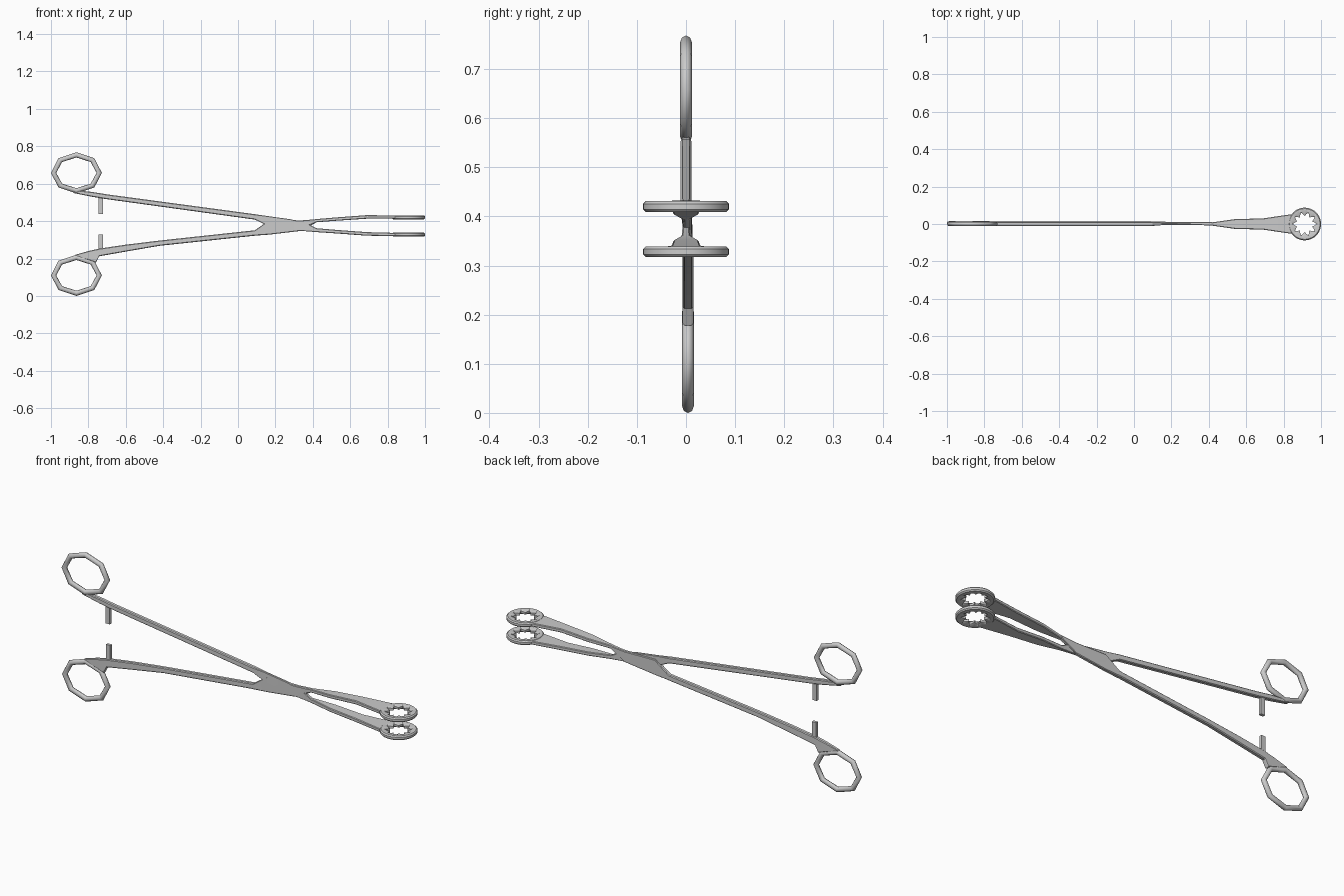
import bpy, bmesh
from math import sin, cos, tau, radians

if "Cube" in bpy.data.objects:
    bpy.data.objects.remove(bpy.data.objects["Cube"])


def finish(name, verts, faces, smooth=None):
    me = bpy.data.meshes.new(name)
    me.from_pydata(verts, [], faces)
    bm = bmesh.new()
    bm.from_mesh(me)
    bmesh.ops.recalc_face_normals(bm, faces=bm.faces)
    bm.to_mesh(me)
    bm.free()
    ob = bpy.data.objects.new(name, me)
    bpy.context.collection.objects.link(ob)
    if smooth:
        bpy.ops.object.select_all(action='DESELECT')
        ob.select_set(True)
        bpy.context.view_layer.objects.active = ob
        bpy.ops.object.shade_smooth_by_angle(angle=radians(smooth))
    return ob


def grid_faces(rows, n, closed):
    return [(r * n + i, r * n + (i + 1) % n,
             (r + 1) % rows * n + (i + 1) % n, (r + 1) % rows * n + i)
            for r in range(rows if closed else rows - 1) for i in range(n)]


def arm(name, sections, y0):
    """Loft chamfered sections given as (x, z low, z high, half width)."""
    verts = []
    for x, lo, hi, w in sections:
        c = min(w, (hi - lo) / 2) * 0.35
        for y, z in ((-w + c, lo), (w - c, lo), (w, lo + c), (w, hi - c),
                     (w - c, hi), (-w + c, hi), (-w, hi - c), (-w, lo + c)):
            verts.append((x, y + y0, z))
    n = len(sections)
    faces = grid_faces(n, 8, False)
    faces += [tuple(range(8)), tuple(range((n - 1) * 8, n * 8))]
    return finish(name, verts, faces, 25)


def finger_ring(name, z0, y0):
    """Eight-sided oval loop with a round tube."""
    verts = []
    for i in range(8):
        a = tau * i / 8
        for j in range(8):
            b = tau * j / 8
            d = 0.014 * cos(b)
            verts.append((-0.864 + (0.122 + d) * cos(a), y0 + 0.012 * sin(b),
                          z0 + (0.096 + d) * sin(a)))
    return finish(name, verts, grid_faces(8, 8, True), 60)


def jaw_ring(name, z0):
    """Round jaw end with ten pointed teeth around the opening."""
    n, h = 40, 0.011
    rows = [(0.065, h), (0.082, h), (0.0875, h * .5), (0.0875, -h * .5),
            (0.082, -h), (0.065, -h), (None, -h * .5), (None, h * .5)]
    tooth = (0.064, 0.053, 0.042, 0.053)
    verts = []
    for r, z in rows:
        for i in range(n):
            a = tau * i / n
            q = tooth[i % 4] if r is None else r
            verts.append((0.9125 + q * cos(a), q * sin(a), z0 + z))
    return finish(name, verts, grid_faces(len(rows), n, True), 30)


def box(name, x, y, z, sx, sy, sz):
    v = [(x + i * sx / 2, y + j * sy / 2, z + k * sz / 2)
         for i in (-1, 1) for j in (-1, 1) for k in (-1, 1)]
    f = [(0, 1, 3, 2), (4, 6, 7, 5), (0, 4, 5, 1), (2, 3, 7, 6),
         (0, 2, 6, 4), (1, 5, 7, 3)]
    return finish(name, v, f)


# Arm from the upper finger ring through the joint to the lower jaw
arm("upper_handle_arm", [
    (-0.88, 0.550, 0.566, 0.008), (-0.78, 0.530, 0.556, 0.011),
    (-0.70, 0.517, 0.543, 0.011), (0.09, 0.408, 0.437, 0.011),
    (0.15, 0.380, 0.428, 0.006), (0.28, 0.352, 0.410, 0.006),
    (0.36, 0.346, 0.392, 0.006), (0.42, 0.341, 0.362, 0.009),
    (0.54, 0.333, 0.352, 0.026), (0.69, 0.322, 0.341, 0.030),
    (0.84, 0.320, 0.337, 0.052)], 0)

# Arm from the lower finger ring through the box joint to the upper jaw
arm("lower_handle_arm", [
    (-0.87, 0.207, 0.220, 0.008), (-0.80, 0.192, 0.240, 0.010),
    (-0.76, 0.178, 0.249, 0.011), (-0.742, 0.212, 0.253, 0.011),
    (-0.60, 0.237, 0.274, 0.011), (-0.42, 0.268, 0.296, 0.011),
    (0.09, 0.322, 0.351, 0.011)], 0.004)
arm("box_joint", [
    (0.09, 0.322, 0.351, 0.011), (0.17, 0.328, 0.407, 0.009),
    (0.34, 0.348, 0.404, 0.009), (0.42, 0.394, 0.410, 0.008)], 0.003)
arm("upper_jaw_arm", [
    (0.36, 0.370, 0.404, 0.006), (0.42, 0.394, 0.411, 0.009),
    (0.54, 0.403, 0.421, 0.026), (0.69, 0.413, 0.432, 0.030),
    (0.84, 0.413, 0.430, 0.052)], 0)

# Finger rings
finger_ring("upper_finger_ring", 0.658, 0)
finger_ring("lower_finger_ring", 0.110, 0.004)

# Toothed jaw ends
jaw_ring("upper_jaw_ring", 0.420)
jaw_ring("lower_jaw_ring", 0.328)

# Ratchet stubs between the handles
box("upper_ratchet_stub", -0.735, 0, 0.483, 0.024, 0.015, 0.09)
box("lower_ratchet_stub", -0.735, 0.004, 0.283, 0.024, 0.015, 0.09)
